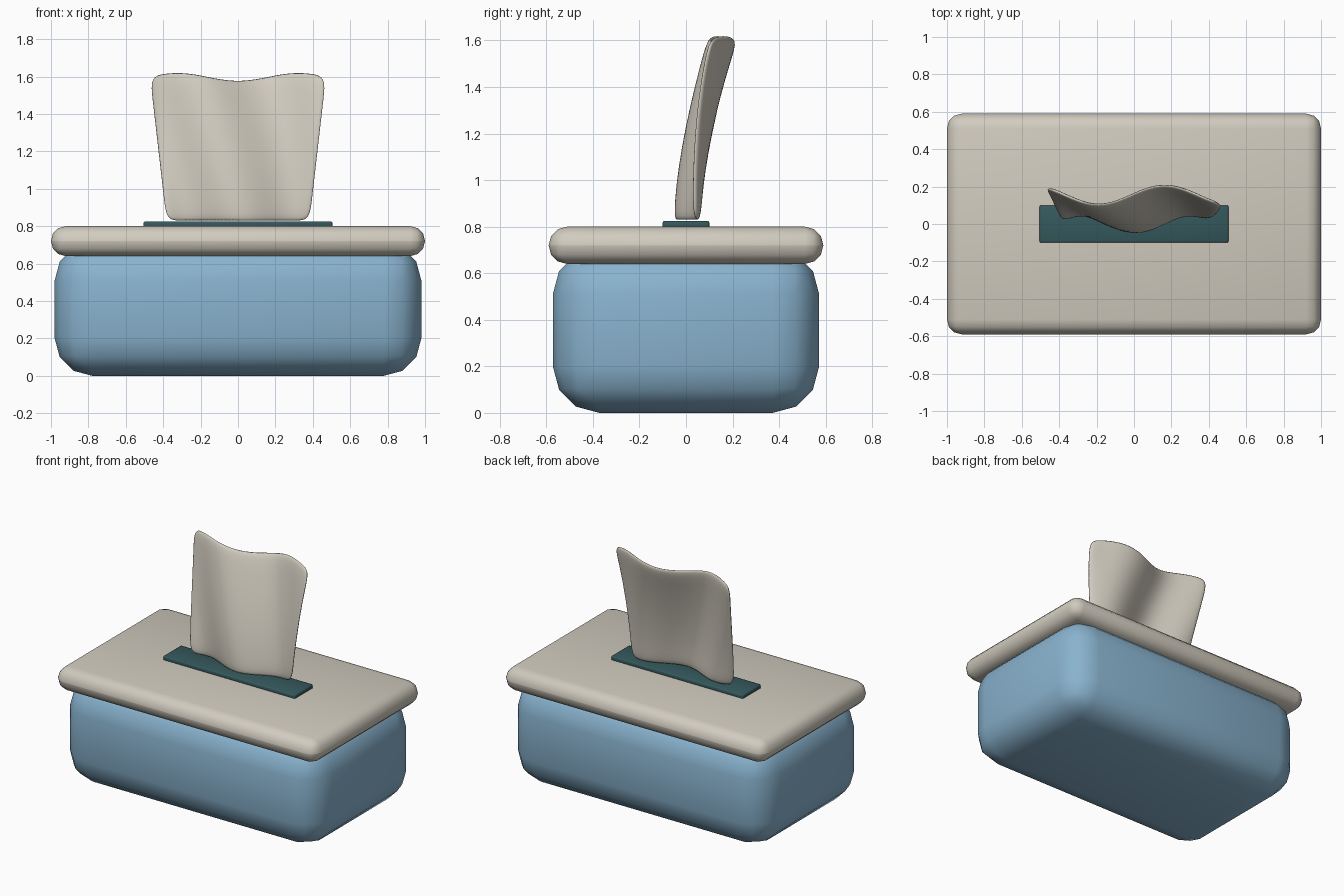
import bpy, bmesh, math

if "Cube" in bpy.data.objects:
    bpy.data.objects.remove(bpy.data.objects["Cube"])


def material(name, rgb):
    m = bpy.data.materials.new(name)
    m.diffuse_color = (*rgb, 1)
    m.use_nodes = True
    m.node_tree.nodes["Principled BSDF"].inputs["Base Color"].default_value = m.diffuse_color
    return m


cream = material("cream", (0.64, 0.60, 0.52))
blue = material("soft blue", (0.25, 0.45, 0.62))
teal = material("dark teal", (0.035, 0.10, 0.11))


def add_object(name, bm, mat):
    """Turn a bmesh into a smooth-shaded object with one material."""
    for f in bm.faces:
        f.smooth = True
    mesh = bpy.data.meshes.new(name)
    bm.to_mesh(mesh)
    bm.free()
    mesh.materials.append(mat)
    obj = bpy.data.objects.new(name, mesh)
    bpy.context.collection.objects.link(obj)
    return obj


def rounded_box(name, half_x, half_y, z0, z1, radius, segments, mat):
    bm = bmesh.new()
    bmesh.ops.create_cube(bm, size=2)
    for v in bm.verts:
        v.co = (v.co.x * half_x, v.co.y * half_y, z1 if v.co.z > 0 else z0)
    bmesh.ops.bevel(bm, geom=bm.edges[:], offset=radius, segments=segments,
                    profile=0.5, affect='EDGES')
    return add_object(name, bm, mat)


# Box body, lid and the slot plate on top
rounded_box("box_body", 0.98, 0.572, 0, 0.71, 0.2, 3, blue)
rounded_box("lid", 1.0, 0.59, 0.64, 0.80, 0.079, 3, cream)
rounded_box("slot_plate", 0.505, 0.10, 0.79, 0.825, 0.008, 2, teal)

# Tissue: a wavy sheet that widens, leans back and twists its folds upward
COLS, ROWS = 10, 6
bm = bmesh.new()
grid = []
for j in range(ROWS + 1):
    t = j / ROWS
    row = []
    for i in range(COLS + 1):
        u = 2 * i / COLS - 1
        x = u * (0.385 + 0.09 * t)
        fold = -math.cos(4.2 * (u - 0.05 + 0.46 * t))
        y = 0.005 + 0.152 * t ** 1.6 + (0.05 + 0.007 * t) * fold
        z = 0.825 + t * (0.778 - 0.024 * math.cos(4.6 * u))
        row.append(bm.verts.new((x, y, z)))
    grid.append(row)
for j in range(ROWS):
    for i in range(COLS):
        bm.faces.new((grid[j][i], grid[j][i + 1],
                      grid[j + 1][i + 1], grid[j + 1][i]))
tissue = add_object("tissue", bm, cream)
solid = tissue.modifiers.new("thickness", 'SOLIDIFY')
solid.thickness = 0.028
solid.offset = 0
sub = tissue.modifiers.new("smoothing", 'SUBSURF')
sub.levels = sub.render_levels = 2
